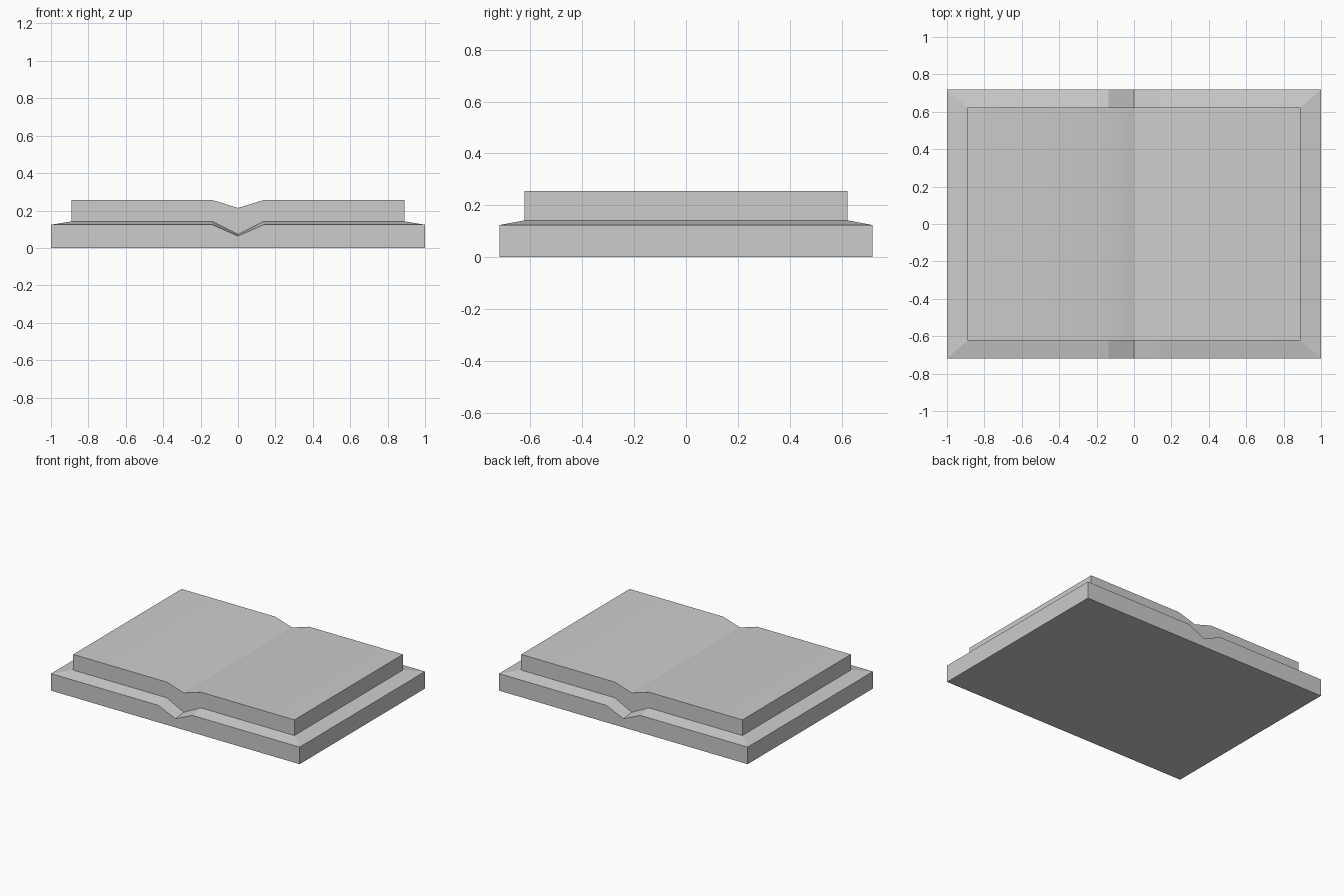
import bpy, bmesh, math

if "Cube" in bpy.data.objects:
    bpy.data.objects.remove(bpy.data.objects["Cube"])

NOTCH = 0.137  # half width of the central valley

grey = bpy.data.materials.new("plain grey")
grey.diffuse_color = (0.604, 0.604, 0.604, 1)
grey.use_nodes = True
grey.node_tree.nodes["Principled BSDF"].inputs["Base Color"].default_value = grey.diffuse_color


def ring(bm, hx, hy, z, dip):
    """Closed outline: front row left to right, then back row right to left."""
    row = [(-hx, z), (-NOTCH, z), (0, dip), (NOTCH, z), (hx, z)]
    front = [bm.verts.new((x, -hy, h)) for x, h in row]
    back = [bm.verts.new((x, hy, h)) for x, h in reversed(row)]
    return front + back


def cap(bm, loop):
    """Close an outline with strips running front to back."""
    for i in range(4):
        bm.faces.new((loop[i], loop[i + 1], loop[8 - i], loop[9 - i]))


bm = bmesh.new()
# Slab, sloping rim, raised block, valley along the middle
levels = [
    ring(bm, 1.0, 0.72, 0.0, 0.0),
    ring(bm, 1.0, 0.72, 0.124, 0.064),
    ring(bm, 0.89, 0.623, 0.142, 0.073),
    ring(bm, 0.89, 0.623, 0.256, 0.214),
]
for low, high in zip(levels, levels[1:]):
    for i in range(10):
        j = (i + 1) % 10
        bm.faces.new((low[i], low[j], high[j], high[i]))
cap(bm, levels[0])
cap(bm, levels[-1])
bmesh.ops.recalc_face_normals(bm, faces=bm.faces)

mesh = bpy.data.meshes.new("stepped_slab")
bm.to_mesh(mesh)
bm.free()
mesh.materials.append(grey)
slab = bpy.data.objects.new("stepped_slab", mesh)
bpy.context.collection.objects.link(slab)

# Soft valley shoulders, crisp everywhere else
bpy.context.view_layer.objects.active = slab
slab.select_set(True)
bpy.ops.object.shade_smooth_by_angle(angle=math.radians(30))
# The sloping rim stays flat
for f in slab.data.polygons:
    if 0.06 < f.center.z < 0.145 and f.normal.z > 0.5:
        f.use_smooth = False
